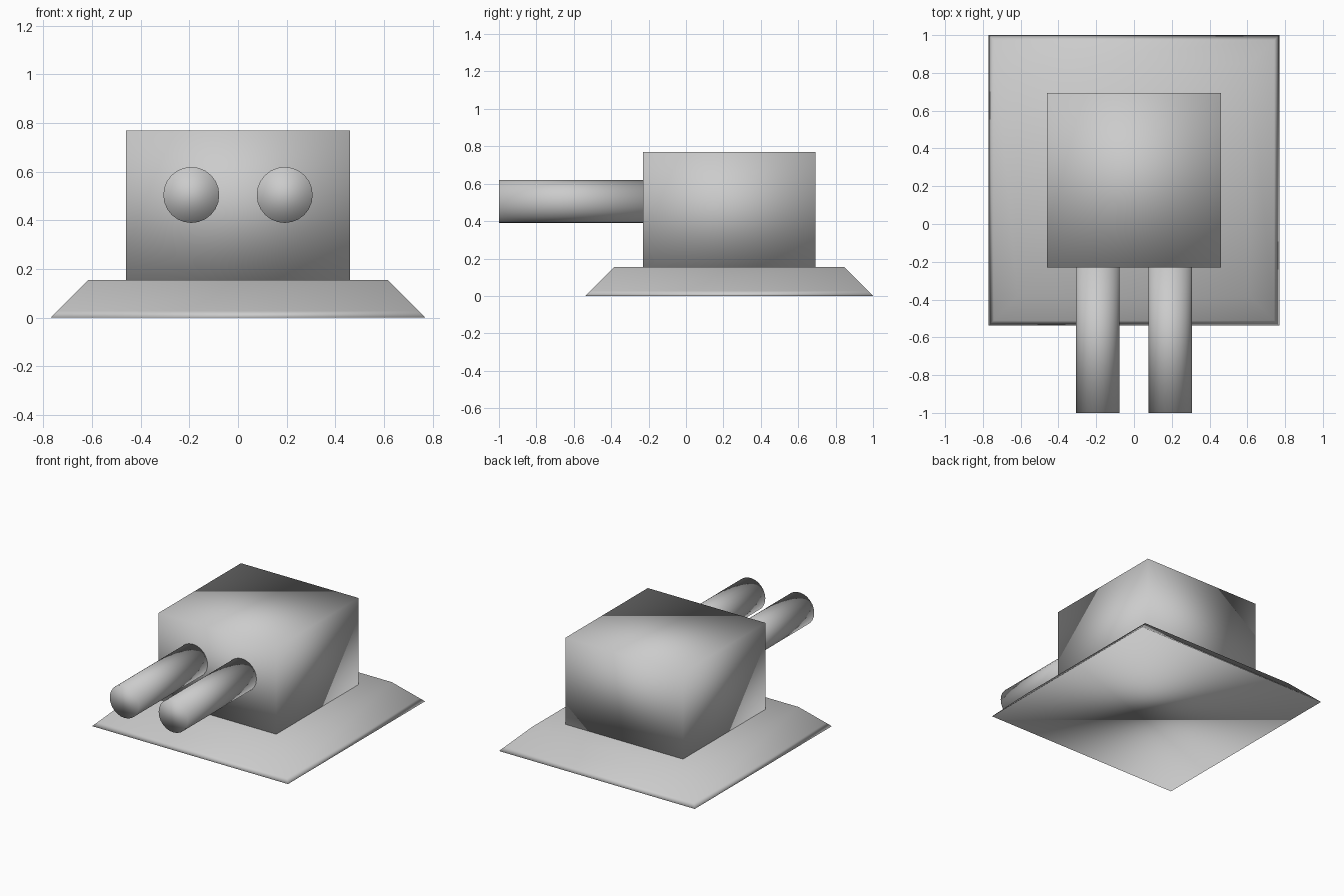
import bpy, bmesh, math
from mathutils import Matrix, Vector

if "Cube" in bpy.data.objects:
    bpy.data.objects.remove(bpy.data.objects["Cube"])


def finish(bm, name):
    bmesh.ops.recalc_face_normals(bm, faces=bm.faces)
    mesh = bpy.data.meshes.new(name)
    bm.to_mesh(mesh)
    bm.free()
    mesh.shade_smooth()
    obj = bpy.data.objects.new(name, mesh)
    bpy.context.collection.objects.link(obj)
    return obj


def square_stack(name, centre_y, levels):
    """Closed solid made of square rings given as (half width, height)."""
    bm = bmesh.new()
    rings = [[bm.verts.new((sx * h, centre_y + sy * h, z))
              for sx, sy in ((-1, -1), (1, -1), (1, 1), (-1, 1))]
             for h, z in levels]
    bm.faces.new(rings[0])
    bm.faces.new(rings[-1])
    for low, high in zip(rings, rings[1:]):
        for i in range(4):
            j = (i + 1) % 4
            bm.faces.new((low[i], low[j], high[j], high[i]))
    return finish(bm, name)


def barrel(name, x, z, radius, y0, y1, sides=24):
    bm = bmesh.new()
    place = Matrix.Translation(Vector((x, (y0 + y1) / 2, z))) @ Matrix.Rotation(math.pi / 2, 4, 'X')
    bmesh.ops.create_cone(bm, cap_ends=True, segments=sides, radius1=radius,
                          radius2=radius, depth=y1 - y0, matrix=place)
    return finish(bm, name)


# Sloped base plate with a narrow rim loop
square_stack("base_plate", 0.231, [(0.769, 0.0), (0.742, 0.027), (0.615, 0.154)])

# Turret housing
square_stack("turret_housing", 0.231, [(0.4615, 0.154), (0.4615, 0.769)])

# Twin barrels
for side, x in (("left", -0.192), ("right", 0.192)):
    barrel(side + "_barrel", x, 0.504, 0.115, -1.0, -0.231)
